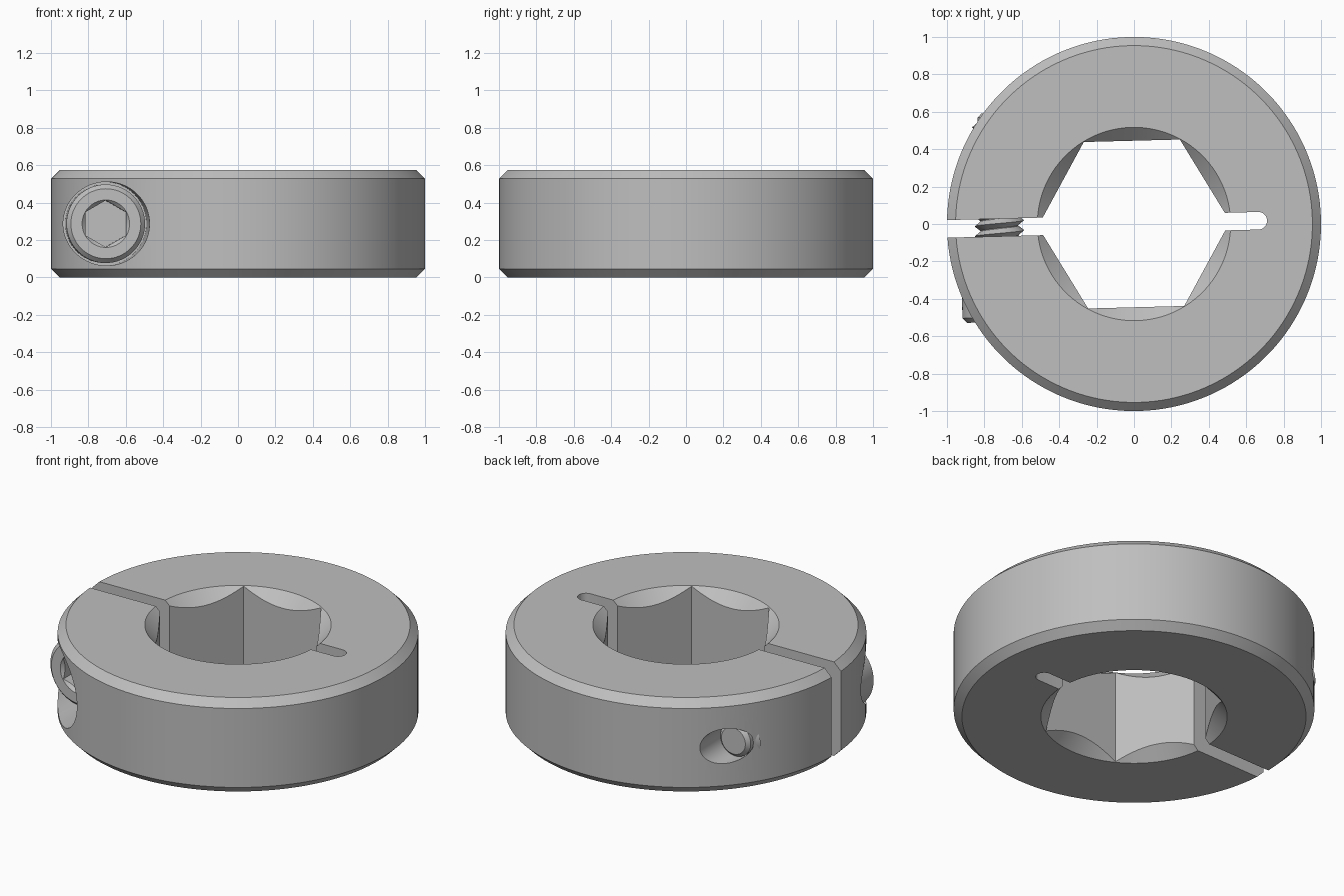
import bpy, bmesh
from math import sin, cos, pi, radians
from mathutils import Matrix

if "Cube" in bpy.data.objects:
    bpy.data.objects.remove(bpy.data.objects["Cube"], do_unlink=True)

HEIGHT, CHAMFER, MID = 0.575, 0.046, 0.2875
HEX_R, MOUTH = 0.514, 0.517
SLOT = 0.047
TURN = Matrix.Rotation(radians(1.5), 4, 'Z')
# Screw axis runs front to back through the split
SCREW = TURN @ Matrix.Translation((-0.72, 0, MID)) @ Matrix.Rotation(radians(-90), 4, 'X')

steel = bpy.data.materials.new("steel grey")
steel.use_nodes = True
GREY = (0.52, 0.52, 0.52, 1)
steel.diffuse_color = GREY
steel.node_tree.nodes["Principled BSDF"].inputs["Base Color"].default_value = GREY


def build(name, verts, faces, matrix):
    mesh = bpy.data.meshes.new(name)
    mesh.from_pydata(verts, [], faces)
    mesh.transform(matrix)
    bm = bmesh.new()
    bm.from_mesh(mesh)
    bmesh.ops.recalc_face_normals(bm, faces=bm.faces)
    bm.to_mesh(mesh)
    bm.free()
    mesh.materials.append(steel)
    obj = bpy.data.objects.new(name, mesh)
    bpy.context.collection.objects.link(obj)
    return obj


def loft(name, rings, matrix):
    """Skin a list of equal closed rings and cap both ends."""
    n = len(rings[0])
    verts = [v for ring in rings for v in ring]
    faces = [tuple(range(n)), tuple(range(len(verts) - n, len(verts)))]
    for a in range(0, len(verts) - n, n):
        faces += [(a + i, a + (i + 1) % n, a + n + (i + 1) % n, a + n + i) for i in range(n)]
    return build(name, verts, faces, matrix)


def lathe(name, profile, matrix, sides=64, start=0.0):
    angles = [start + 2 * pi * i / sides for i in range(sides)]
    return loft(name, [[(r * cos(a), r * sin(a), z) for a in angles] for r, z in profile], matrix)


def cut(target, cutters):
    for cutter in cutters:
        mod = target.modifiers.new("cut", 'BOOLEAN')
        mod.operation, mod.solver, mod.object = 'DIFFERENCE', 'EXACT', cutter
    graph = bpy.context.evaluated_depsgraph_get()
    mesh = bpy.data.meshes.new_from_object(target.evaluated_get(graph))
    target.modifiers.clear()
    target.data = mesh
    for cutter in cutters:
        bpy.data.objects.remove(cutter, do_unlink=True)


# Collar ring with chamfered rims
collar = lathe("collar", [(1 - CHAMFER, 0), (1, CHAMFER), (1, HEIGHT - CHAMFER),
                          (1 - CHAMFER, HEIGHT)], TURN, 144)

# Split on one side, round-ended relief slot on the other
arc = [radians(-90 + 180 * i / 16) for i in range(17)]
outline = [(-1.2, SLOT), (-1.2, -SLOT)] + [(0.665 + SLOT * cos(a), SLOT * sin(a)) for a in arc]
slot = loft("slot_cutter", [[(x, y, z) for x, y in outline] for z in (-0.1, HEIGHT + 0.1)], TURN)

# Hexagonal bore with conical mouths
bore = lathe("bore_cutter", [(HEX_R, -0.2), (HEX_R, HEIGHT + 0.2)], TURN, 6)
mouths = [lathe("mouth_cutter", [(MOUTH - 0.2, z - s * 0.2), (MOUTH + 0.1, z + s * 0.1)], TURN, 96)
          for z, s in ((HEIGHT, 1), (0, -1))]

# Stepped screw hole: counterbore, clearance, tapped part
hole = lathe("hole_cutter", [(0.224, -1.2), (0.224, -0.24), (0.14, -0.24), (0.14, 0.01),
                             (0.106, 0.01), (0.106, 1.2)], SCREW)
cut(collar, [bore] + mouths + [slot, hole])

# Screw head with hexagonal socket
FRONT = -0.505
head = lathe("screw_head", [(0.187, FRONT), (0.21, FRONT + 0.025), (0.21, -0.242)], SCREW)
socket = lathe("socket_cutter", [(0.125, FRONT - 0.1), (0.125, FRONT + 0.14)], SCREW, 6, pi / 2)
rim = lathe("rim_cutter", [(0.177, FRONT - 0.05), (0.077, FRONT + 0.05)], SCREW)
cut(head, [socket, rim])

# Screw shank with chamfered tip
shank = lathe("screw_shank", [(0.101, -0.26), (0.101, 0.59), (0.08, 0.612)], SCREW, 48)

# Helical thread ridge, fading out at both ends
STEPS, PITCH, START, TURNS = 32, 0.053, -0.15, 13
count = STEPS * TURNS
verts, faces = [], []
for k in range(count + STEPS + 1):
    a, z = 2 * pi * k / STEPS, START + PITCH * k / STEPS
    fade = max(0, min(1, k / STEPS, 2 * (count - k) / STEPS))
    crest = 0.099 + 0.034 * fade
    verts += [(0.099 * cos(a), 0.099 * sin(a), z),
              (crest * cos(a), crest * sin(a), z + PITCH / 2)]
for k in range(count):
    r, n = 2 * k, 2 * STEPS
    faces += [(r, r + 2, r + 3, r + 1), (r + 1, r + 3, r + 2 + n, r + n)]
thread = build("screw_thread", verts, faces, SCREW)

# Smooth round walls, keep machined edges crisp
bpy.ops.object.select_all(action='DESELECT')
for obj in (collar, head, shank, thread):
    obj.select_set(True)
bpy.context.view_layer.objects.active = collar
bpy.ops.object.shade_smooth_by_angle(angle=radians(25))
